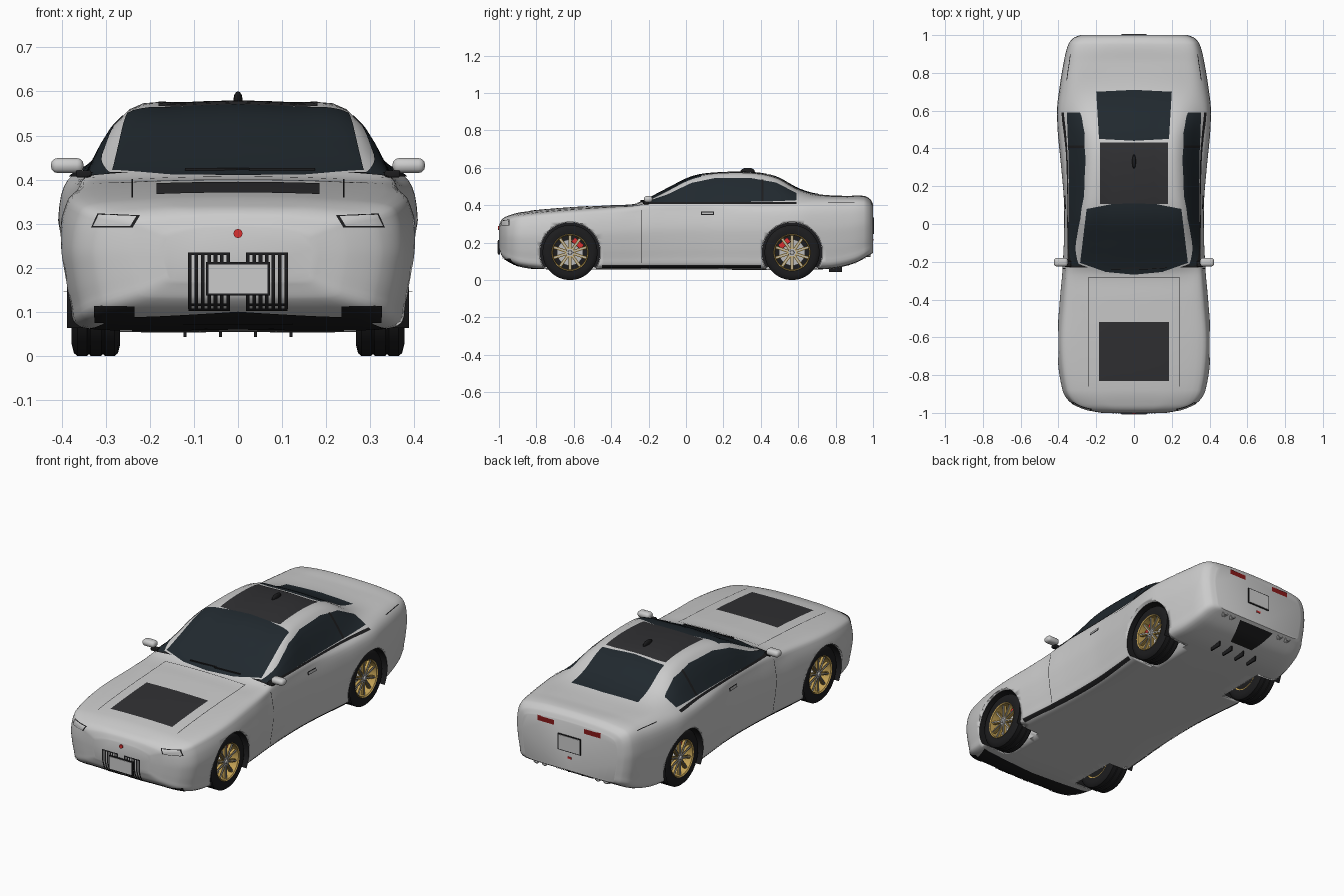
import bpy, bmesh, math
from mathutils import Vector, Matrix
from mathutils.bvhtree import BVHTree

if "Cube" in bpy.data.objects:
    bpy.data.objects.remove(bpy.data.objects["Cube"])

def material(name, *rgb):
    m = bpy.data.materials.new(name)
    m.diffuse_color = (*rgb, 1)
    m.use_nodes = True
    m.node_tree.nodes["Principled BSDF"].inputs["Base Color"].default_value = m.diffuse_color
    return m

GLASS = material("glass", .015, .022, .028)
BLACK = material("black", .012, .012, .013)
PANEL = material("dark_panel", .03, .03, .033)
GOLD = material("gold", .55, .36, .09)
RED = material("red", .7, .03, .03)
LAMP = material("tail_red", .25, .01, .01)
WHITE = material("white", .75, .75, .72)
METAL = material("metal", .5, .5, .5)

def finish(name, bm, mat, recalc=True):
    if recalc:
        bmesh.ops.recalc_face_normals(bm, faces=bm.faces)
    me = bpy.data.meshes.new(name)
    bm.to_mesh(me)
    bm.free()
    ob = bpy.data.objects.new(name, me)
    bpy.context.collection.objects.link(ob)
    if mat:
        me.materials.append(mat)
    bpy.ops.object.select_all(action='DESELECT')
    ob.select_set(True)
    bpy.context.view_layer.objects.active = ob
    bpy.ops.object.shade_smooth_by_angle(angle=math.radians(35))
    return ob

def skin(name, rows, mat=None, wrap_u=False, wrap_v=False, caps=False, face_dir=None):
    """Quad surface through rows of points; None points leave holes."""
    bm = bmesh.new()
    vs = [[bm.verts.new(p) if p is not None else None for p in r] for r in rows]
    n, m = len(vs), len(vs[0])
    for i in range(n if wrap_u else n - 1):
        for j in range(m if wrap_v else m - 1):
            q = [vs[i][j], vs[(i+1) % n][j], vs[(i+1) % n][(j+1) % m], vs[i][(j+1) % m]]
            if None not in q:
                bm.faces.new(q)
    if caps:
        bm.faces.new(vs[0])
        bm.faces.new(vs[-1])
    if face_dir:
        bm.normal_update()
        for f in bm.faces:
            if f.normal.dot(face_dir) < 0:
                f.normal_flip()
    return finish(name, bm, mat, face_dir is None)

def boxes(name, mats, mat, bevel=0):
    bm = bmesh.new()
    for M in mats:
        bmesh.ops.create_cube(bm, size=1, matrix=M)
    if bevel:
        bmesh.ops.bevel(bm, geom=bm.edges[:], offset=bevel, segments=3, affect='EDGES', profile=.5)
    return finish(name, bm, mat)

def place(loc, size):
    return Matrix.Translation(loc) @ Matrix.Diagonal((*size, 1))

def lathe(name, prof, c, mat, axis='x', s=1, closed=True, a0=0, a1=360, seg=48):
    full = a1 - a0 == 360
    rows = []
    for k in range(seg if full else seg + 1):
        t = math.radians(a0 + (a1 - a0) * k / seg)
        rows.append([(c[0] + s*a, c[1] + r*math.cos(t), c[2] + r*math.sin(t)) if axis == 'x' else
                     (c[0] + r*math.cos(t), c[1] + a, c[2] + r*math.sin(t)) for a, r in prof])
    return skin(name, rows, mat, full, closed)

def curve(keys, t):
    """Smooth interpolation of (t, values...) keys."""
    i = max(k for k in range(len(keys) - 1) if keys[k][0] <= t + 1e-9)
    def slope(k, c):
        a, b = keys[max(k-1, 0)], keys[min(k+1, len(keys)-1)]
        return (b[c] - a[c]) / (b[0] - a[0])
    h = keys[i+1][0] - keys[i][0]
    u = (t - keys[i][0]) / h
    return [keys[i][c]*(2*u**3-3*u*u+1) + keys[i+1][c]*(3*u*u-2*u**3)
            + h*slope(i, c)*(u**3-2*u*u+u) + h*slope(i+1, c)*(u**3-u*u) for c in range(1, len(keys[0]))]

# Body stations: y, half width, belt x, belt z, roof edge x, roof edge z, top z
ST = [(-1, .17, .15, .275, .09, .288, .292), (-.985, .25, .225, .307, .13, .32, .324),
      (-.95, .33, .295, .325, .18, .34, .344), (-.88, .378, .335, .345, .2, .358, .363),
      (-.65, .407, .36, .368, .22, .38, .385), (-.4, .392, .35, .385, .24, .394, .4),
      (-.27, .38, .35, .393, .27, .4, .408), (-.2, .376, .347, .405, .29, .422, .438),
      (-.1, .371, .345, .411, .282, .47, .49), (.03, .369, .343, .415, .267, .532, .553),
      (.15, .372, .342, .417, .25, .556, .573), (.35, .39, .343, .42, .24, .558, .576),
      (.48, .403, .345, .425, .24, .535, .553), (.6, .408, .345, .43, .245, .475, .49),
      (.7, .397, .335, .432, .25, .45, .46), (.85, .373, .32, .43, .24, .445, .45),
      (.95, .348, .3, .428, .2, .444, .45), (.985, .32, .275, .41, .18, .425, .432),
      (1, .285, .25, .385, .15, .4, .405)]
FLOOR = [(-1, .17), (-.985, .13), (-.94, .095), (-.86, .068), (-.7, .057), (.0, .057), (.75, .059), (.9, .09), (1, .145)]

def section(y):
    w, wc, zc, wr, zr, zt = curve(ST, y)
    zb = curve(FLOOR, y)[0]
    h = zc - zb
    pts = [(0, zb), (.6*w, zb), (.9*w, zb + .03*h), (.955*w, zb + .2*h), (.99*w, zb + .45*h), (w, zb + .65*h),
           (.967*w, zb + .88*h), (wc, zc), (wr, zr), (.5*wr, zt - .25*(zt - zr)), (0, zt)]
    keys = [(i, *p) for i, p in enumerate(pts)]
    half = [curve(keys, k / 4) for k in range(41)]
    half[0][0] = half[-1][0] = 0
    return [(x, y, z) for x, z in half] + [(-x, y, z) for x, z in half[-2:0:-1]]

ys = [a[0] + (b[0] - a[0])*k/6 for a, b in zip(ST, ST[1:]) for k in range(6)] + [1]
body = skin("body", [section(y) for y in ys], None, False, True, True)
bvh = BVHTree.FromPolygons([v.co.copy() for v in body.data.vertices], [p.vertices[:] for p in body.data.polygons])

# Wheel arches cut from the body
WHEELS = [(-.62, "front"), (.567, "rear")]
WZ, ARCH = .147, .163
for y, end in WHEELS:
    for s in (1, -1):
        cut = lathe("arch_cutter", [(0, .0005), (0, ARCH), (.3, ARCH), (.3, .0005)], (s*.24, y, WZ), None, s=s, seg=64)
        cut.hide_render = True
        bpy.context.view_layer.objects.active = body
        mod = body.modifiers.new("arch", 'BOOLEAN')
        mod.object, mod.operation, mod.solver = cut, 'DIFFERENCE', 'EXACT'
        bpy.ops.object.modifier_apply(modifier=mod.name)
        bpy.data.objects.remove(cut)

# Panels projected onto the body from one side
def along(pts, t):
    f = t * (len(pts) - 1)
    i = min(int(f), len(pts) - 2)
    return Vector(pts[i]).lerp(Vector(pts[i+1]), f - i)

DIRS = {'right': (lambda u, v: (2, u, v), (-1, 0, 0)), 'front': (lambda u, v: (u, -2, v), (0, 1, 0)),
        'back': (lambda u, v: (u, 2, v), (0, -1, 0)), 'top': (lambda u, v: (u, v, 2), (0, 0, -1)),
        'under': (lambda u, v: (u, v, -2), (0, 0, 1))}

def decal(name, side, low, high, mat, off=.002, mirror=False, n=24, m=10):
    org, d = DIRS[side]
    rows = []
    for i in range(n + 1):
        a, b = along(low, i/n), along(high, i/n)
        row = []
        for j in range(m + 1):
            hit, nor, _, _ = bvh.ray_cast(Vector(org(*a.lerp(b, j/m))), Vector(d))
            if hit is not None and nor.dot(Vector(d)) > 0:
                nor = -nor
            row.append(None if hit is None else hit + nor*off)
        rows.append(row)
    for s in ((1, -1) if mirror else (1,)):
        r = [[None if p is None else (s*p.x, p.y, p.z) for p in row] for row in rows]
        skin(name + ("" if not mirror else "_right" if s > 0 else "_left"), r, mat, face_dir=Vector((-d[0]*s, -d[1], -d[2])))

def patch(name, side, u0, u1, v0, v1, mat, off=.002, mirror=False):
    decal(name, side, [(u0, v0), (u1, v0)], [(u0, v1), (u1, v1)], mat, off, mirror)

# Glass and roof
decal("windscreen", 'top', [(-.285, -.205), (-.15, -.253), (0, -.268), (.15, -.253), (.285, -.205)],
      [(-.25, .08), (-.12, .105), (0, .11), (.12, .105), (.25, .08)], GLASS, n=32, m=20)
decal("rear_window", 'top', [(-.185, .45), (0, .44), (.185, .45)], [(-.2, .70), (0, .71), (.2, .70)], GLASS, m=20)
decal("side_window", 'right', [(-.225, .408), (-.1, .412), (.03, .414), (.15, .415), (.34, .417), (.48, .42), (.59, .425)],
      [(-.225, .412), (-.1, .456), (.03, .518), (.15, .543), (.34, .545), (.48, .52), (.59, .464)], GLASS, mirror=True, n=42)
decal("window_pillar", 'right', [(.40, .418), (.415, .418)], [(.40, .535), (.415, .533)], BLACK, .004, True)
patch("window_sill", 'right', -.23, .59, .404, .414, BLACK, .004, True)
patch("roof_panel", 'top', -.18, .18, .105, .43, PANEL)
boxes("wipers", [Matrix.Translation((x, -.235, .424)) @ Matrix.Rotation(r, 4, 'Z') @ Matrix.Diagonal((.15, .006, .006, 1))
                 for x, r in ((-.045, .06), (.1, .06))], BLACK)
bm = bmesh.new()
bmesh.ops.create_uvsphere(bm, u_segments=20, v_segments=12, radius=1, matrix=place((0, .33, .582), (.01, .038, .018)))
finish("antenna", bm, BLACK)

# Hood, doors and sills
patch("hood_vent", 'top', -.185, .185, -.83, -.52, PANEL)
patch("hood_seam", 'top', .238, .241, -.86, -.28, BLACK, .001, True)
patch("hood_rear_seam", 'top', -.24, .24, -.283, -.28, BLACK, .001)
patch("door_seam", 'right', -.237, -.234, .09, .405, BLACK, .001, True)
patch("door_handle", 'right', .08, .15, .347, .365, BLACK, .002, True)
patch("handle_grip", 'right', .085, .145, .351, .361, METAL, .005, True)
patch("rear_seam", 'right', .76, .9, .413, .416, BLACK, .001, True)
patch("side_sill", 'right', -.45, .4, .066, .082, BLACK, .003, True)

# Nose: lamps, grille, intakes and lip
decal("headlight_frame", 'front', [(.238, .292), (.332, .291)], [(.222, .318), (.318, .322)], BLACK, .002, True)
decal("headlight", 'front', [(.243, .295), (.326, .294)], [(.23, .315), (.314, .319)], WHITE, .004, True)
for i in range(7):
    patch(f"grille_bar_{i}", 'front', .018 + .0145*i, .026 + .0145*i, .11, .235, BLACK, .004, True)
for z in (.106, .117, .229):
    patch("grille_rail", 'front', .018, .112, z, z + .006, BLACK, .005, True)
boxes("front_plate_frame", [place((0, -1.0, .175), (.144, .012, .076))], BLACK)
boxes("front_plate", [place((0, -1.004, .175), (.134, .008, .066))], WHITE)
lathe("nose_badge", [(-.006, .0005), (-.006, .01), (.006, .01), (.006, .0005)], (0, -1, .278), RED, 'y')
patch("lower_intake", 'front', -.125, .125, .075, .097, BLACK, .004)
patch("corner_intake", 'front', .235, .325, .078, .115, BLACK, .003, True)
decal("front_lip", 'under', [(-.29, -.925), (0, -.955), (.29, -.925)], [(-.345, -.79), (0, -.82), (.345, -.79)], BLACK, .003)

# Tail: lamps, plate, exhausts and diffuser
patch("tail_light", 'back', .09, .19, .372, .398, LAMP, .004, True)
boxes("rear_plate_frame", [place((0, 1.0, .29), (.136, .008, .088))], BLACK)
boxes("rear_plate", [place((0, 1.003, .29), (.126, .006, .078))], WHITE)
boxes("tail_badge", [place((0, 1, .215), (.022, .006, .01))], RED)
for i, x in enumerate((-.21, -.16, .16, .21)):
    lathe(f"exhaust_{i}", [(-.12, .0005), (-.12, .018), (.012, .018), (.012, .014), (-.03, .014), (-.03, .0005)],
          (x, .975, .142), BLACK if i > 3 else METAL, 'y', seg=24)
decal("diffuser", 'under', [(-.07, .86), (.07, .86)], [(-.11, .985), (.11, .985)], BLACK, .003)
boxes("diffuser_fins", [place((x, .8, .058), (.007, .07, .03)) for x in (-.12, -.04, .04, .12)], BLACK)

# Door mirrors
for s, n in ((1, "right"), (-1, "left")):
    boxes(f"mirror_{n}", [place((s*.387, -.202, .432), (.074, .046, .034))], None, .015)
    boxes(f"mirror_stem_{n}", [place((s*.35, -.212, .413), (.035, .03, .016))], BLACK, .004)

# Wheels with brakes, and arch liners
TYRE = [(-.052, .098), (-.055, .12), (-.05, .14), (-.042, .147), (-.02, .147), (-.018, .143), (-.014, .143), (-.012, .147),
        (.012, .147), (.014, .143), (.018, .143), (.02, .147), (.042, .147), (.05, .14), (.055, .12), (.052, .098)]
for y, end in WHEELS:
    for s, n in ((1, "right"), (-1, "left")):
        tag = f"{end}_{n}"
        c = (s*.322, y, WZ)
        lathe(f"tyre_{tag}", TYRE, c, BLACK, s=s, seg=64)
        lathe(f"rim_{tag}", [(-.05, .1), (.05, .1), (.054, .097), (.05, .092), (.03, .09), (-.05, .09)], c, GOLD, s=s)
        lathe(f"brake_disc_{tag}", [(-.01, .0005), (-.01, .07), (.005, .07), (.005, .0005)], c, METAL, s=s)
        lathe(f"rim_back_{tag}", [(-.045, .0005), (-.045, .091), (-.03, .091), (-.03, .0005)], c, BLACK, s=s)
        lathe(f"hub_{tag}", [(.0, .0005), (.0, .022), (.042, .02), (.042, .012), (.05, .01), (.05, .0005)], c, METAL, s=s, seg=24)
        def spoke(k, off, x, wide, deep):
            return (Matrix.Translation(c) @ Matrix.Rotation(math.tau*k/10, 4, 'X')
                    @ place((s*x, off, .056), (deep, wide, .076)))
        boxes(f"spokes_{tag}", [spoke(k, 0, .032, .015, .014) for k in range(10)], GOLD)
        boxes(f"spoke_ribs_{tag}", [spoke(k, 0, .04, .005, .006) for k in range(10)], METAL)
        side = 1 if end == "front" else -1
        boxes(f"caliper_{tag}", [Matrix.Translation(c) @ Matrix.Rotation(-side*.7, 4, 'X')
                                 @ place((s*.005, 0, .064), (.035, .065, .03))], RED, .004)
        lathe(f"arch_liner_{tag}", [(-.08, .05), (-.08, .1615), (.066, .1615)], c, BLACK, s=s, closed=False, a0=-31, a1=211)
